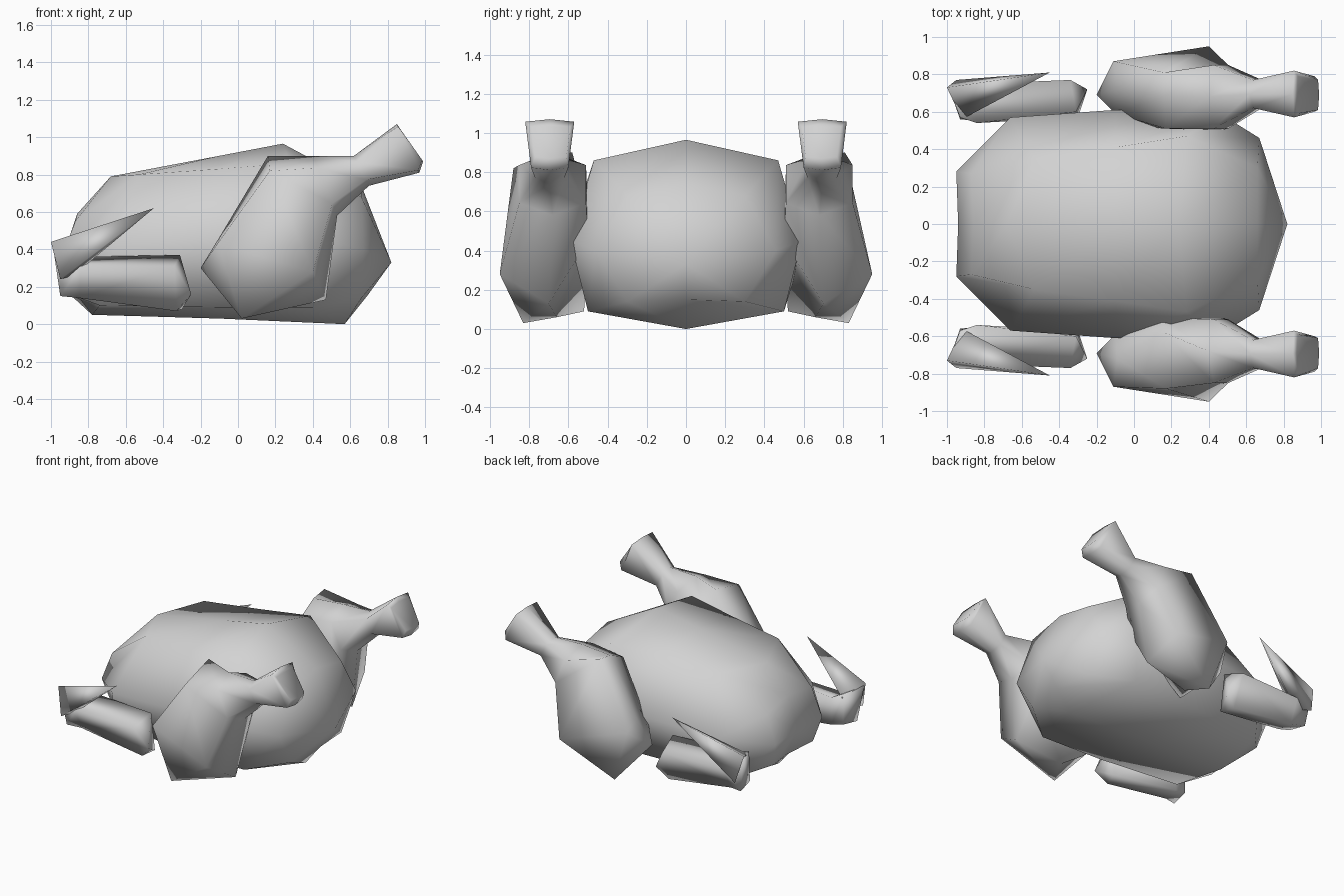
import bpy
import bmesh

cube = bpy.data.objects.get("Cube")
if cube:
    bpy.data.objects.remove(cube, do_unlink=True)

# One plain grey for the whole bird
grey = bpy.data.materials.new("plain_grey")
grey.use_nodes = True
colour = (0.65, 0.65, 0.65, 1)
grey.diffuse_color = colour
grey.node_tree.nodes["Principled BSDF"].inputs["Base Color"].default_value = colour


def loft(name, rings, start_tip=None, end_tip=None, side=1):
    """Skin a row of equal-sized rings; each end closes flat or to a tip point."""
    bm = bmesh.new()

    def add(point):
        return bm.verts.new((point[0], point[1] * side, point[2]))

    loops = [[add(p) for p in ring] for ring in rings]
    count = len(loops[0])
    for near, far in zip(loops, loops[1:]):
        for i in range(count):
            j = (i + 1) % count
            bm.faces.new((near[i], near[j], far[j], far[i]))
    for loop, tip in ((loops[0], start_tip), (loops[-1], end_tip)):
        if tip is None:
            bm.faces.new(loop)
            continue
        apex = add(tip)
        for i in range(count):
            bm.faces.new((loop[i], loop[(i + 1) % count], apex))
    bmesh.ops.recalc_face_normals(bm, faces=bm.faces)
    mesh = bpy.data.meshes.new(name)
    bm.to_mesh(mesh)
    bm.free()
    mesh.materials.append(grey)
    obj = bpy.data.objects.new(name, mesh)
    bpy.context.collection.objects.link(obj)
    bpy.ops.object.select_all(action="DESELECT")
    obj.select_set(True)
    bpy.context.view_layer.objects.active = obj
    bpy.ops.object.shade_smooth()


def full_ring(half):
    """Complete a half section, listed top to bottom, with its mirror image."""
    return half + [(x, -y, z) for x, y, z in reversed(half[1:-1])]


def section(top, bottom, inner, outer, corner, pinch=0):
    """Six-sided section between two (x, z) points.

    A small corner is boxier; pinch narrows the lower side.
    """
    middle = (inner + outer) / 2
    steps = ((0, middle), (corner, outer), (1 - corner, outer - pinch),
             (1, middle), (1 - corner, inner + pinch), (corner, inner))
    return [(top[0] + (bottom[0] - top[0]) * t, y,
             top[1] + (bottom[1] - top[1]) * t) for t, y in steps]


# Body: half sections from the neck end to the tail end
body_halves = [
    [(-.86, 0, .59), (-.87, .27, .55), (-.95, .28, .34), (-.9, .24, .16), (-.84, 0, .13)],
    [(-.68, 0, .79), (-.53, .35, .8), (-.66, .57, .42), (-.74, .42, .1), (-.78, 0, .05)],
    [(-.1, 0, .9), (-.1, .41, .83), (-.1, .61, .45), (-.1, .48, .09), (-.1, 0, .03)],
    [(.24, 0, .965), (.28, .47, .86), (.46, .59, .45), (.4, .5, .09), (.57, 0, 0)],
    [(.66, 0, .74), (.66, .3, .68), (.67, .46, .4), (.66, .3, .14), (.69, 0, .15)],
]
loft("body", [full_ring(half) for half in body_halves],
     start_tip=(-.94, 0, .35), end_tip=(.82, 0, .33))

# Drumstick: blunt thigh, widest section, narrow shank and flared bone end
thigh_end = [(-.09, .72, .48), (-.11, .87, .43), (.02, .83, .03),
             (.1, .66, .06), (.02, .52, .09), (-.1, .59, .38)]
thigh_belly = [(.4, .95, .28), (.47, .7, .13), (.45, .5, .45)]
shank = [
    section((.4, .9), (.53, .58), .51, .85, .2),
    section((.62, .9), (.7, .74), .62, .77, .2),
    section((.85, 1.07), (.97, .81), .57, .82, .05, .03),
    section((.87, 1.04), (.99, .87), .59, .79, .05, .02),
]
# The top edge of the thigh leans to the same side on both legs
thigh_tops = {
    -1: ([(.16, .58, .9), (.17, .88, .82)], (.15, .5, .6)),
    1: ([(.16, .68, .88), (.16, .81, .9)], (.17, .51, .8)),
}

# Wing: upper arm bent up at the elbow, then a forearm spike folded back
wing_arm = [
    [(-.34, .77, .31), (-.33, .68, .07), (-.3, .57, .08), (-.31, .6, .37)],
    [(-.84, .75, .31), (-.85, .67, .14), (-.84, .55, .15), (-.84, .54, .36)],
    [(-.99, .73, .42), (-.95, .7, .15), (-.93, .56, .17), (-.93, .57, .4)],
]
wing_elbow = [(-1, .73, .44), (-.95, .77, .24), (-.88, .69, .26), (-.92, .56, .37)]

for label, side in (("left", -1), ("right", 1)):
    # The bird's neck points along -x, so sides follow the sign of y
    top, inner = thigh_tops[side]
    drumstick = [thigh_end, top + thigh_belly + [inner]] + shank
    loft(label + "_drumstick", drumstick, start_tip=(-.2, .69, .3), side=side)
    loft(label + "_wing_arm", wing_arm, start_tip=(-.25, .72, .16), side=side)
    loft(label + "_wing_tip", [wing_elbow], end_tip=(-.45, .81, .62), side=side)
